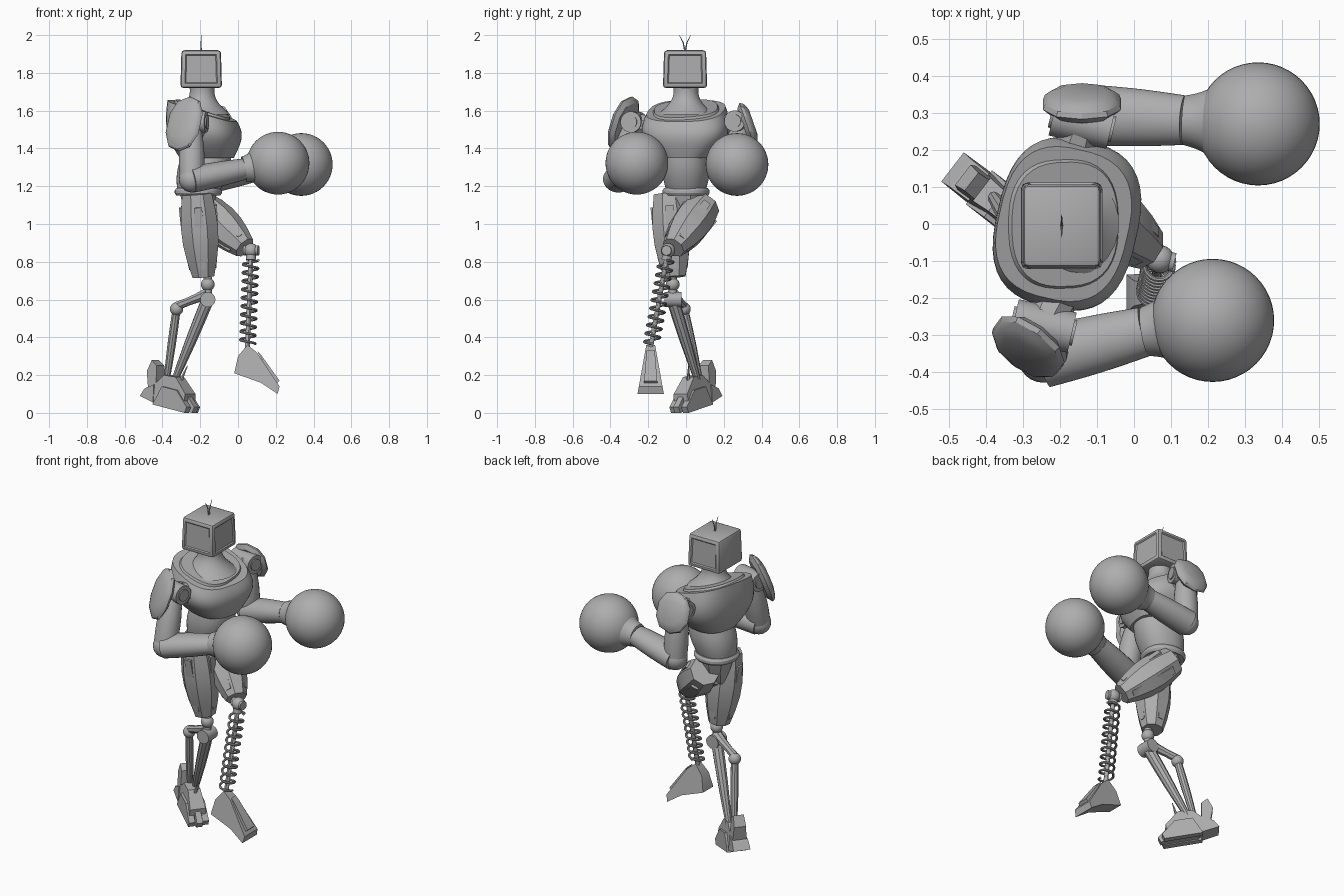
import bpy, bmesh, math
from mathutils import Vector, Matrix

default_cube = bpy.data.objects.get("Cube")
if default_cube:
    bpy.data.objects.remove(default_cube, do_unlink=True)

grey = bpy.data.materials.new("plain grey")
grey.use_nodes = True
colour = (0.42, 0.42, 0.42, 1)
grey.diffuse_color = colour
grey.node_tree.nodes["Principled BSDF"].inputs["Base Color"].default_value = colour

FORWARD, LEFT, UP = Matrix.Identity(3)
parts = []


def finish(name, bm):
    bmesh.ops.recalc_face_normals(bm, faces=bm.faces)
    mesh = bpy.data.meshes.new(name)
    bm.to_mesh(mesh)
    bm.free()
    mesh.materials.append(grey)
    part = bpy.data.objects.new(name, mesh)
    bpy.context.collection.objects.link(part)
    parts.append(part)


def loft(name, rings, sides, power=2.0):
    """Skin a row of (centre, u, v) super-ellipse rings and cap both ends."""
    bm = bmesh.new()
    rows = []
    for centre, u, v in rings:
        row = []
        for i in range(sides):
            angle = math.tau * (i + 0.5) / sides
            c, s = [math.copysign(abs(f) ** (2 / power), f)
                    for f in (math.cos(angle), math.sin(angle))]
            row.append(bm.verts.new(centre + u * c + v * s))
        rows.append(row)
    for lower, upper in zip(rows, rows[1:]):
        for i in range(sides):
            bm.faces.new((lower[i - 1], lower[i], upper[i], upper[i - 1]))
    bm.faces.new(rows[0])
    bm.faces.new(rows[-1])
    finish(name, bm)


def swell(start, end, bulge, t):
    """Radius running from start to end with a rounded swelling between."""
    return start + (end - start) * t + bulge * math.sin(math.pi * t)


def frame(start, end):
    along = (end - start).normalized()
    guide = UP if abs(along.x) > 0.7 else FORWARD
    u = (guide - along * guide.dot(along)).normalized()
    return u, along.cross(u)


def limb(name, start, end, r_start, r_end, bulge=0.0, sides=24, steps=8, squash=1.0, power=2.0):
    u, v = frame(start, end)
    rings = []
    for i in range(steps + 1):
        r = swell(r_start, r_end, bulge, i / steps)
        rings.append((start.lerp(end, i / steps), u * r, v * r * squash))
    loft(name, rings, sides, power)


def ball(name, centre, radius, segments=24):
    bm = bmesh.new()
    bmesh.ops.create_uvsphere(bm, u_segments=segments, v_segments=segments // 2, radius=radius)
    bmesh.ops.translate(bm, vec=centre, verts=bm.verts)
    finish(name, bm)


def prism(name, outline, origin, heading, base_width, narrowing):
    """Side outline of (forward, up) points, narrower with height."""
    side = UP.cross(heading)
    bm = bmesh.new()
    flanks = []
    for sign in (-1, 1):
        flanks.append([bm.verts.new(origin + heading * a + UP * b
                                    + side * sign * (base_width - narrowing * b))
                       for a, b in outline])
        bm.faces.new(flanks[-1])
    near, far = flanks
    for i in range(len(outline)):
        bm.faces.new((near[i - 1], near[i], far[i], far[i - 1]))
    finish(name, bm)


# Head: bevelled box with framed panels on the screen side and both flanks
head_centre = Vector((-0.195, -0.005, 1.82))
bm = bmesh.new()
bmesh.ops.create_cube(bm, size=0.2)
for v in bm.verts:
    taper = 0.95 if v.co.z > 0 else 1
    v.co = head_centre + Vector((v.co.x * 1.1 * taper, v.co.y * 1.17 * taper, v.co.z))
bmesh.ops.bevel(bm, geom=bm.edges[:], offset=0.016, segments=2, profile=0.5, affect='EDGES')
bm.normal_update()
walls = [f for f in bm.faces if f.calc_area() > 0.02]
for f in walls:
    if abs(f.normal.z) < 0.5 and f.normal.x > -0.5:
        bmesh.ops.inset_individual(bm, faces=[f], thickness=0.01)
        bmesh.ops.inset_individual(bm, faces=[f], thickness=0.008, depth=-0.006)
finish("head", bm)
for sign in (-1, 1):
    root = head_centre + UP * 0.09
    bend = root + UP * 0.05 + LEFT * sign * 0.01
    tip = root + UP * 0.09 + LEFT * sign * 0.03
    limb("antenna_lower", root, bend, 0.004, 0.003, sides=6, steps=1)
    limb("antenna_tip", bend, tip, 0.003, 0.001, sides=6, steps=1)

# Trunk: everything below the neck is turned a little to the right
turn = Matrix.Rotation(math.radians(-13), 3, 'Z')
facing, across = turn @ FORWARD, turn @ LEFT


def trunk(name, low, high, deep, wide, slope=0.0, power=2.2, sides=40, steps=10):
    """Stack of rounded slices; deep and wide are (bottom, top, bulge)."""
    rings = []
    for i in range(steps + 1):
        t = i / steps
        u = facing - UP * slope * t * t
        rings.append((low.lerp(high, t), u * swell(*deep, t), across * swell(*wide, t)))
    loft(name, rings, sides, power)


chest_low = Vector((-0.165, 0, 1.35))
collar = Vector((-0.19, 0, 1.6))
waist = Vector((-0.21, 0, 1.17))
trunk("chest", chest_low, collar, (0.14, 0.175, 0.03), (0.13, 0.205, 0.058), 0.33, 2.7)
collar_axis = (facing * 0.33 + UP).normalized()
limb("collar_rim", collar - collar_axis * 0.02, collar + collar_axis * 0.012,
     0.165, 0.15, sides=40, steps=1, squash=1.12, power=2.6)
limb("neck", collar - UP * 0.02, Vector((-0.19, 0, 1.735)), 0.15, 0.068, -0.032)
trunk("abdomen", waist, chest_low + UP * 0.02, (0.11, 0.13, 0.015), (0.1, 0.115, 0.015))
trunk("belt", waist - UP * 0.02, waist + UP * 0.02, (0.115, 0.115, 0.01), (0.115, 0.115, 0.01), steps=3)
trunk("pelvis", waist, waist - UP * 0.17, (0.1, 0.05, 0), (0.11, 0.03, 0.02), sides=8, steps=2)


# Shoulder plates: faceted shields with a domed face
def shield(name, centre, out, half_width, half_height):
    u = out.cross(UP).normalized() * half_width
    v = out.cross(u).normalized() * half_height
    rings = [(centre - out * 0.02, u * 0.8, v * 0.8)]
    for i in range(4):
        angle = math.radians(18 * i)
        rings.append((centre + out * 0.045 * math.sin(angle),
                      u * math.cos(angle), v * math.cos(angle)))
    loft(name, rings, 10, 2.3)


# Arms: bent at the elbow, each ending in a round glove
arms = {
    "right": dict(shoulder=(-0.245, -0.275, 1.54), elbow=(-0.245, -0.36, 1.235),
                  wrist=(0.03, -0.29, 1.29), fist=(0.212, -0.26, 1.322),
                  out=(-0.55, -0.75, 0.35), plate_height=0.155, plate_gap=0.07),
    "left": dict(shoulder=(-0.14, 0.275, 1.545), elbow=(-0.135, 0.295, 1.235),
                 wrist=(0.135, 0.28, 1.295), fist=(0.335, 0.27, 1.315),
                 out=(0, 1, 0.35), plate_height=0.12, plate_gap=0.05),
}
for side, arm in arms.items():
    shoulder, elbow, wrist, fist, out = [
        Vector(arm[key]) for key in ("shoulder", "elbow", "wrist", "fist", "out")]
    out.normalize()
    pin, cap = facing * 0.08, facing * 0.087
    limb(side + "_shoulder_joint", shoulder - pin, shoulder + pin, 0.056, 0.056, steps=1)
    limb(side + "_joint_cap", shoulder - cap, shoulder + cap, 0.035, 0.035, steps=1)
    socket = Vector((-0.18, shoulder.y / 2, shoulder.z - 0.05))
    limb(side + "_shoulder_socket", socket, shoulder, 0.06, 0.05, 0.006, sides=8, steps=3)
    shield(side + "_shoulder_plate", shoulder + out * arm["plate_gap"] - UP * 0.035, out,
           0.11, arm["plate_height"])
    limb(side + "_upper_arm", shoulder, elbow, 0.045, 0.064, 0.012)
    ball(side + "_elbow", elbow, 0.068)
    limb(side + "_forearm", elbow, wrist, 0.07, 0.057, 0.003, squash=1.18)
    limb(side + "_glove_cuff", wrist, wrist.lerp(fist, 0.6), 0.067, 0.13, -0.012)
    ball(side + "_boxing_glove", fist, 0.166, 48)


# Thighs: faceted armour with raised panels
def thigh(side, hip, knee):
    limb(side + "_thigh", hip, knee, 0.085, 0.062, 0.032, sides=8, steps=5)
    u, v = frame(hip, knee)
    for place, d in (("front", u), ("inner", v), ("outer", -v), ("back", -u)):
        limb(side + "_thigh_panel_" + place, hip.lerp(knee, 0.15) + d * 0.08,
             hip.lerp(knee, 0.9) + d * 0.058, 0.03, 0.02, 0.01, sides=4, steps=3)


thigh("right", Vector((-0.218, -0.092, 1.16)), Vector((-0.183, -0.06, 0.72)))
thigh("left", Vector((-0.2, 0.1, 1.1)), Vector((0.035, -0.066, 0.875)))

# Left lower leg: sprung peg
knee, ankle = Vector((0.07, -0.095, 0.86)), Vector((0.05, -0.187, 0.345))
ball("left_knee_ball", knee, 0.038)
limb("left_knee_pin", knee - facing * 0.04, knee + facing * 0.04, 0.026, 0.026, steps=1)
limb("left_spring_cap", knee, knee.lerp(ankle, 0.1), 0.026, 0.026, steps=1)
limb("left_piston", knee, ankle, 0.013, 0.013, sides=12, steps=1)
coil, turns, per_turn = [], 10, 24
for i in range(turns * per_turn + 1):
    out = Matrix.Rotation(math.tau * i / per_turn, 3, 'Z') @ FORWARD
    centre = knee.lerp(ankle, 0.1 + 0.86 * i / (turns * per_turn))
    coil.append((centre + out * 0.04, out * 0.007, UP * 0.007))
loft("left_spring", coil, 8)
left_sole = Vector((0, ankle.y, 0.1))
prism("left_foot", [(0.05, 0.26), (0.1, 0.22), (0.22, 0.04), (0.21, 0),
                    (0.12, 0.06), (-0.02, 0.11), (0, 0.2)], left_sole, FORWARD, 0.07, 0.18)
prism("left_foot_ridge", [(0.1, 0.23), (0.12, 0.21), (0.22, 0.07), (0.2, 0.05)],
      left_sole, FORWARD, 0.04, 0.08)

# Right lower leg: knee ball, link and two struts
hinge = Vector((-0.16, -0.07, 0.6))
link_end = Vector((-0.325, -0.01, 0.55))
heel_top = Vector((-0.36, 0.07, 0.16))
ball("right_knee_ball", hinge + UP * 0.08, 0.036)
limb("right_knee_stem", hinge + UP * 0.12, hinge, 0.022, 0.022, steps=1)
limb("right_knee_axle", hinge - LEFT * 0.045, hinge + LEFT * 0.045, 0.04, 0.04, steps=1)
limb("right_knee_link", hinge + UP * 0.03, link_end + UP * 0.015, 0.034, 0.024, -0.006, sides=8, steps=3)
ball("right_link_joint", link_end, 0.035)
limb("right_front_strut", hinge, heel_top + facing * 0.02, 0.034, 0.017, 0.004, sides=10, steps=4)
limb("right_rear_strut", link_end, heel_top - facing * 0.02, 0.022, 0.016, 0.004, sides=10, steps=4)

# Right foot: turned and pitched, with a heel flap, an instep and three toes
heading = Vector((0.79, -0.61, 0)).normalized()
sole = Vector((-0.355, 0.05, 0))
prism("right_instep", [(-0.09, 0.06), (-0.07, 0.16), (-0.02, 0.2), (0.06, 0.19), (0.13, 0.1), (0.12, 0.03)],
      sole, heading, 0.055, 0.1)
prism("right_heel", [(-0.17, 0.09), (-0.14, 0.13), (-0.08, 0.15), (-0.08, 0.055)],
      sole, heading, 0.055, 0.06)
prism("right_heel_flap", [(-0.12, 0.12), (-0.135, 0.22), (-0.105, 0.28), (-0.07, 0.25), (-0.07, 0.12)],
      sole, heading, 0.05, 0.07)
for place in (-1, 0, 1):
    prism("right_toe", [(-0.06, 0.045), (0, 0.14), (0.1, 0.12), (0.17, 0.03), (0.155, 0)],
          sole + UP.cross(heading) * place * 0.04 - heading * abs(place) * 0.02,
          heading, 0.019, 0.03)
spike_root = sole + heading * 0.06 + UP * 0.16
limb("right_foot_spike", spike_root, spike_root + FORWARD * 0.04 + UP * 0.09,
     0.012, 0.002, sides=6, steps=1)

# Smooth the round parts while keeping hard edges
bpy.ops.object.select_all(action='DESELECT')
for part in parts:
    part.select_set(True)
bpy.context.view_layer.objects.active = parts[0]
bpy.ops.object.shade_smooth_by_angle(angle=math.radians(30))
